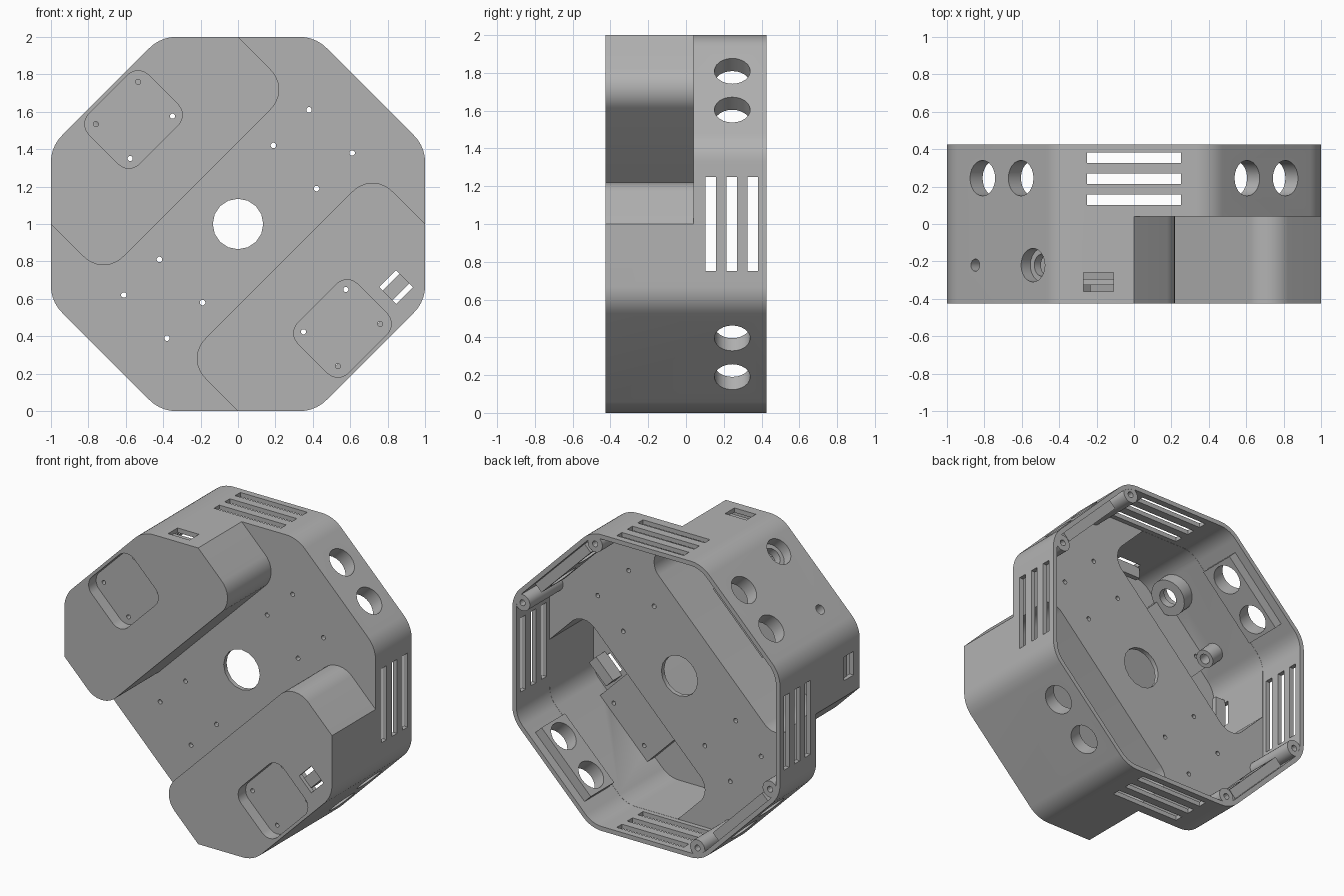
import bpy, bmesh, math
from mathutils import Matrix, Vector

cube = bpy.data.objects.get("Cube")
if cube:
    bpy.data.objects.remove(cube, do_unlink=True)

grey = bpy.data.materials.new("plain_grey")
grey.use_nodes = True
COLOUR = (0.45, 0.45, 0.45, 1)
grey.diffuse_color = COLOUR
grey.node_tree.nodes["Principled BSDF"].inputs["Base Color"].default_value = COLOUR

# Local frame of each octagon side: u along the side, y depth, w outward
UPPER, LOWER = -45, 135          # sides carrying the raised lobes
FRONT, PLATE, BACK = -0.425, 0.04, 0.425
WALL = 0.03
LOBE_W, LOBE_U = 0.31, 0.707


def rounded(corners, steps=8):
    """Profile from (a, b, radius) corners."""
    out = []
    for i, (a, b, r) in enumerate(corners):
        p = Vector((a, b))
        if r == 0:
            out.append(p)
            continue
        d1 = (Vector(corners[i - 1][:2]) - p).normalized()
        d2 = (Vector(corners[(i + 1) % len(corners)][:2]) - p).normalized()
        half = d1.angle(d2) / 2
        centre = p + (d1 + d2).normalized() * r / math.sin(half)
        s = p + d1 * r / math.tan(half) - centre
        e = p + d2 * r / math.tan(half) - centre
        out += [centre + s.lerp(e, k / steps).normalized() * r for k in range(steps + 1)]
    return out


def circle(a, b, r, sides=24):
    return [Vector((a + r * math.cos(math.tau * k / sides),
                    b + r * math.sin(math.tau * k / sides))) for k in range(sides)]


def rect(a, b, ha, hb, r=0):
    return rounded([(a - ha, b - hb, r), (a + ha, b - hb, r),
                    (a + ha, b + hb, r), (a - ha, b + hb, r)])


def octagon(apothem, r):
    R = apothem / math.cos(math.pi / 8)
    return rounded([(R * math.cos(math.pi * (k + .5) / 4),
                     R * math.sin(math.pi * (k + .5) / 4), r) for k in range(8)])


def prism(bm, profile, lo, hi, side=0, axis="y"):
    """Extrude a profile along depth (y) or outward (w) on the given side."""
    m = Matrix.Translation((0, 0, 1)) @ Matrix.Rotation(math.radians(side), 4, "Y")
    rings = []
    for c in (lo, hi):
        rings.append([bm.verts.new(m @ Vector((a, c, b) if axis == "y" else (a, b, c)))
                      for a, b in profile])
    faces = [bm.faces.new(ring) for ring in rings]
    n = len(profile)
    for i in range(n):
        j = (i + 1) % n
        faces.append(bm.faces.new((rings[0][i], rings[0][j], rings[1][j], rings[1][i])))
    bmesh.ops.recalc_face_normals(bm, faces=faces)


def build(name, prisms):
    bm = bmesh.new()
    for args in prisms:
        prism(bm, *args)
    mesh = bpy.data.meshes.new(name)
    bm.to_mesh(mesh)
    bm.free()
    mesh.materials.append(grey)
    obj = bpy.data.objects.new(name, mesh)
    bpy.context.collection.objects.link(obj)
    return obj


def activate(obj):
    for o in bpy.context.selected_objects:
        o.select_set(False)
    obj.select_set(True)
    bpy.context.view_layer.objects.active = obj


def cut(obj, cutter):
    activate(obj)
    mod = obj.modifiers.new("cut", "BOOLEAN")
    mod.operation, mod.solver, mod.object = "DIFFERENCE", "EXACT", cutter
    bpy.ops.object.modifier_apply(modifier=mod.name)


# Body: octagonal block, cut back around the two lobes, then hollowed
body = build("housing", [(octagon(1, 0.2), FRONT, BACK, 45)])
B = 2
quarter = [(B, B, 0), (LOBE_U, B, 0), (LOBE_U, LOBE_W, 0.147)]
cross = quarter + [(-a, b, r) for a, b, r in reversed(quarter)]
cross += [(-a, -b, r) for a, b, r in cross]
inner = 1 - WALL - 0.001
side_u, vertex = LOBE_U - WALL, inner * math.tan(math.pi / 8)
shoulder = inner * math.sqrt(2) - side_u
pocket = rounded([(-side_u, LOBE_W + WALL, 0.117), (side_u, LOBE_W + WALL, 0.117),
                  (side_u, shoulder, 0), (vertex, inner, 0.17),
                  (-vertex, inner, 0.17), (-side_u, shoulder, 0)])
hollows = [
    [(rounded(cross), -1, PLATE, UPPER)],
    [(octagon(1 - WALL, 0.17), PLATE + WALL, 1, 45)],
    [(pocket, FRONT + WALL, PLATE + WALL + 0.01, s) for s in (UPPER, LOWER)],
]
helpers = []
for h in hollows:
    c = build("hollow_cutter", h)
    cut(body, c)
    helpers.append(c)

# Openings
openings, fine = [], []
for side in (0, 90, 180, 270):
    for y in (0.13, 0.242, 0.354):                      # vent slots
        openings.append((rect(0, y, 0.25, 0.028), 0.9, 1.1, side, "w"))
    for u in (-0.145, 0.145):                           # cable holes
        openings.append((circle(u, 0.245, 0.095), 0.8, 1.1, side + 45, "w"))
openings.append((circle(0, 0, 0.135, 16), 0, 0.1))      # centre hole
for side in (45, -135):                                 # plate and rim screw holes
    for u in (-0.163, 0.163):
        for w in (0.431, 0.70):
            openings.append((circle(u, w, 0.015, 12), 0, 0.1, side))
    for u in (-0.383, 0.383):
        fine.append((circle(u, 0.924, 0.02, 12), 0.3, 0.5, side))
for side in (UPPER, LOWER):                             # square recesses
    openings.append((rect(0, 0.79, 0.225, 0.19, 0.08), -1, -0.345, side))
    for u in (-0.16, 0.16):
        for w in (0.655, 0.915):
            fine.append((circle(u, w, 0.014, 12), -0.37, -0.3, side))
ports = [(-0.19, 0), (0.19, -90)]
for u, side in ports:
    openings.append((rect(u, -0.31, 0.08, 0.05), 0.9, 1.1, side, "w"))
openings.append((rect(-0.359, 0.836, 0.064, 0.064), -0.5, -0.36, LOWER))
openings.append((circle(0.236, -0.22, 0.09), 0.93, 1.1, UPPER, "w"))
fine.append((circle(0.236, -0.22, 0.06), 0.8, 0.95, UPPER, "w"))
fine.append((circle(-0.2, -0.22, 0.033, 16), 0.8, 1.1, UPPER, "w"))
cutters = [build("opening_cutter", openings), build("fine_cutter", fine)]

# Inner reinforcements sharing the same openings
parts = [body]
parts.append(build("cable_hole_blocks", [(rect(0, 0.24, 0.26, 0.125), 0.905, 0.985, s + 45, "w")
                                         for s in (0, 90, 180, 270)]))
parts.append(build("recess_backs", [(rect(0, 0.783, 0.25, 0.203), -0.41, -0.315, s)
                                    for s in (UPPER, LOWER)]))
parts.append(build("rim_screw_bosses", [(circle(u, 0.924, 0.055), 0.05, BACK - 0.001, s)
                                        for s in (45, -135) for u in (-0.383, 0.383)]))
parts.append(build("jack_collar", [(circle(0.236, -0.22, 0.12), 0.88, 0.985, UPPER, "w")]))
parts.append(build("button_tube", [(circle(-0.2, -0.22, 0.06), 0.86, 0.985, UPPER, "w")]))
for part in parts:
    for c in cutters:
        cut(part, c)

# Recessed bars bridging the small ports
bars = [(rect(u, -0.31, 0.1, 0.017), 0.9, 0.975, s, "w") for u, s in ports]
bars.append((rect(-0.359, 0.836, 0.09, 0.037), -0.4, -0.3, LOWER))
parts.append(build("port_bars", bars))

for helper in helpers + cutters:
    bpy.data.objects.remove(helper, do_unlink=True)
for part in parts:
    activate(part)
    bpy.ops.object.shade_smooth_by_angle(angle=math.radians(25))
